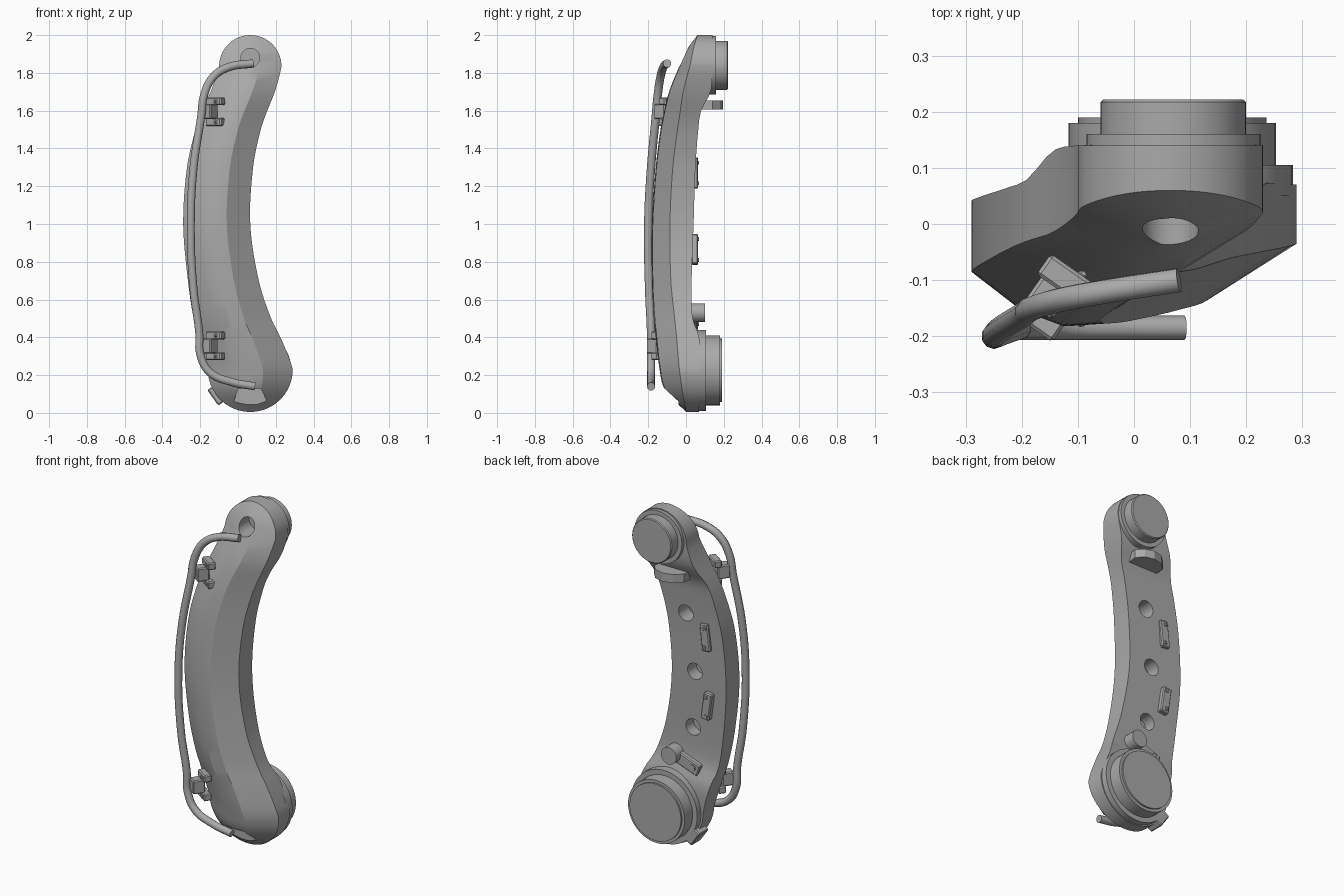
import bpy, bmesh, math
from mathutils import Vector, Matrix

if "Cube" in bpy.data.objects:
    bpy.data.objects.remove(bpy.data.objects["Cube"], do_unlink=True)

grey = bpy.data.materials.new("plain_grey")
grey.use_nodes = True
grey.diffuse_color = (0.4, 0.4, 0.4, 1)
grey.node_tree.nodes["Principled BSDF"].inputs["Base Color"].default_value = (0.4, 0.4, 0.4, 1)


def finish(bm, name):
    bmesh.ops.recalc_face_normals(bm, faces=bm.faces)
    mesh = bpy.data.meshes.new(name)
    bm.to_mesh(mesh)
    bm.free()
    mesh.materials.append(grey)
    obj = bpy.data.objects.new(name, mesh)
    bpy.context.collection.objects.link(obj)
    return obj


def smooth(obj, angle=30):
    bpy.ops.object.select_all(action="DESELECT")
    obj.select_set(True)
    bpy.context.view_layer.objects.active = obj
    bpy.ops.object.shade_smooth_by_angle(angle=math.radians(angle))


def cut(obj, cutter):
    cutter.hide_render = True
    mod = obj.modifiers.new("cut", "BOOLEAN")
    mod.operation, mod.object, mod.solver = "DIFFERENCE", cutter, "EXACT"
    bpy.context.view_layer.objects.active = obj
    bpy.ops.object.modifier_apply(modifier=mod.name)
    bpy.data.objects.remove(cutter, do_unlink=True)


def turned(name, x, z, steps, sides=48):
    """Stack of discs along y: steps are (radius, y) pairs."""
    bm = bmesh.new()
    rings = []
    for r, y in steps:
        rings.append([bm.verts.new((x + r * math.cos(a), y, z + r * math.sin(a)))
                      for a in (math.tau * i / sides for i in range(sides))])
    for p, q in zip(rings, rings[1:]):
        for i in range(sides):
            j = (i + 1) % sides
            bm.faces.new((p[i], p[j], q[j], q[i]))
    bm.faces.new(rings[0])
    bm.faces.new(rings[-1])
    obj = finish(bm, name)
    smooth(obj)
    return obj


def prism(name, outline, y0, y1):
    """Front outline (x, z) extruded along y."""
    bm = bmesh.new()
    a, b = [[bm.verts.new((x, y, z)) for x, z in outline] for y in (y0, y1)]
    bm.faces.new(a)
    bm.faces.new(b)
    for i in range(len(a)):
        j = (i + 1) % len(a)
        bm.faces.new((a[i], a[j], b[j], b[i]))
    return finish(bm, name)


def box(name, size, place, turn_z=0, turn_y=0, bevel=0.006):
    bm = bmesh.new()
    bmesh.ops.create_cube(bm, size=1)
    bmesh.ops.scale(bm, vec=size, verts=bm.verts)
    bmesh.ops.bevel(bm, geom=bm.edges[:], offset=bevel, segments=1, affect="EDGES")
    rot = Matrix.Rotation(math.radians(turn_z), 4, "Z") @ Matrix.Rotation(math.radians(turn_y), 4, "Y")
    bmesh.ops.transform(bm, matrix=Matrix.Translation(place) @ rot, verts=bm.verts)
    return finish(bm, name)


# Arm sections: z, left edge, right edge, back, wall front, ridge front
CX, LOW, LOW_R, HIGH, HIGH_R = 0.065, 0.23, 0.225, 1.835, 0.165
SECTIONS = [
    (0.005, -.16, .29, .07, .0, .0),
    (0.12, -.16, .29, .07, -.02, -.11),
    (0.23, -.16, .29, .07, -.035, -.14),
    (0.40, -.205, .225, .07, -.05, -.16),
    (0.50, -.235, .175, .035, -.06, -.17),
    (0.70, -.265, .11, .03, -.08, -.18),
    (1.0, -.29, .065, .04, -.085, -.18),
    (1.3, -.27, .08, .05, -.07, -.16),
    (1.5, -.225, .12, .065, -.045, -.135),
    (1.6, -.19, .155, .08, -.03, -.115),
    (1.7, -.145, .195, .13, -.015, -.09),
    (1.835, -.1, .23, .14, .02, -.035),
    (1.93, -.1, .23, .14, .04, .01),
    (2.0, -.1, .23, .14, .06, .06),
]


def section(z):
    """Cubic interpolation between the arm sections, with round ends."""
    n = len(SECTIONS)
    k = max(i for i in range(n - 1) if SECTIONS[i][0] <= z + 1e-6)
    a, b = SECTIONS[k], SECTIONS[k + 1]
    p, q = SECTIONS[max(k - 1, 0)], SECTIONS[min(k + 2, n - 1)]
    h = b[0] - a[0]
    t = (z - a[0]) / h
    out = []
    for c in range(1, 6):
        ma = (b[c] - p[c]) / (b[0] - p[0]) * h
        mb = (q[c] - a[c]) / (q[0] - a[0]) * h
        out.append((2*t**3 - 3*t**2 + 1) * a[c] + (t**3 - 2*t**2 + t) * ma
                   + (3*t**2 - 2*t**3) * b[c] + (t**3 - t**2) * mb)
    for centre, r, end in ((LOW, LOW_R, z < LOW), (HIGH, HIGH_R, z > HIGH)):
        if end:
            w = math.sqrt(max(r * r - (z - centre) ** 2, 1e-5))
            out[0], out[1] = CX - w, CX + w
    return out


# Curved arm body
bend = [math.radians(a) for a in range(0, 90, 6)]
levels = [LOW - LOW_R * math.cos(a) for a in bend]
levels += [LOW + (HIGH - LOW) * i / 40 for i in range(41)]
levels += [HIGH + HIGH_R * math.cos(a) for a in reversed(bend)]
bm = bmesh.new()
rings = []
for z in levels:
    xl, xr, back, wall, ridge = section(z)
    pts = [(-1, back)] + [(u, wall + (ridge - wall) * f) for u, f in
           ((-1, 0), (-.5, .72), (-.1, 1), (.3, .95), (1, 0))] + [(1, back)]
    rings.append([bm.verts.new(((xl + xr) / 2 + u * (xr - xl) / 2, y, z)) for u, y in pts])
for p, q in zip(rings, rings[1:]):
    for i in range(len(p)):
        j = (i + 1) % len(p)
        bm.faces.new((p[i], p[j], q[j], q[i]))
bm.faces.new(rings[0])
bm.faces.new(rings[-1])
body = finish(bm, "arm_body")

# Cable port, rear pockets and lower notch
cut(body, turned("port_cutter", CX, 1.88, ((.05, -.2), (.05, .08))))
for x, z in ((-.038, 1.38), (-.087, 1.043), (-.068, .705)):
    cut(body, turned("pocket_cutter", x, z, ((.048, -.04), (.048, .2))))
cut(body, prism("notch_cutter", ((0, .13), (.12, .13), (.17, .03), (-.03, .03)), -.3, -.04))
smooth(body, 25)

# Joint flanges on the back
turned("lower_joint", .068, .225, ((.215, .05), (.215, .105), (.185, .105), (.185, .18),
                                   (.168, .18), (.168, .19)))
turned("upper_joint", .07, 1.84, ((.155, .12), (.155, .16), (.13, .16), (.13, .217),
                                  (.125, .222)))

# External cable
curve = bpy.data.curves.new("cable", "CURVE")
curve.dimensions = "3D"
curve.bevel_depth, curve.bevel_resolution, curve.use_fill_caps = .022, 3, True
path = [(.09, -.185, .14), (-.04, -.185, .165), (-.15, -.185, .215), (-.2, -.185, .31),
        (-.205, -.185, .42), (-.235, -.195, .65), (-.25, -.2, 1.0), (-.235, -.185, 1.3),
        (-.195, -.16, 1.57), (-.18, -.15, 1.68), (-.13, -.135, 1.78), (-.05, -.12, 1.83),
        (.08, -.1, 1.85)]
spline = curve.splines.new("BEZIER")
spline.resolution_u = 6
spline.bezier_points.add(len(path) - 1)
for point, co in zip(spline.bezier_points, path):
    point.co = co
    point.handle_left_type = point.handle_right_type = "AUTO"
curve.materials.append(grey)
cable = bpy.data.objects.new("cable", curve)
bpy.context.collection.objects.link(cable)
bpy.ops.object.select_all(action="DESELECT")
cable.select_set(True)
bpy.context.view_layer.objects.active = cable
bpy.ops.object.convert(target="MESH")
smooth(bpy.context.object, 40)

# Cable clips: two tabs and a saddle each
for label, place in (("upper", Vector((-.12, -.1, 1.595))), ("lower", Vector((-.12, -.14, .355)))):
    for side in (-1, 1):
        box(label + "_clip_tab", (.1, .045, .042), place + Vector((0, 0, .055 * side)), -35)
        box(label + "_clip_screw", (.02, .06, .02), place + Vector((.015, -.01, .055 * side)), -35)
    box(label + "_clip_saddle", (.06, .07, .08), place + Vector((-.03, -.025, 0)), -35)

# Rear cable plates
for x, z, tilt in ((-.166, 1.27, 6), (-.175, .865, -8)):
    box("rear_plate", (.055, .035, .16), (x, .047, z), 0, tilt)
    for side in (-1, 1):
        box("rear_plate_screw", (.018, .008, .018), (x, .066, z + .055 * side), 0, tilt, .002)

# Rear stop knob on its plate
box("stop_plate", (.2, .035, .07), (-.03, .045, .5), 0, -20)
turned("stop_knob", .043, .53, ((.05, .02), (.05, .1)), 24)
turned("stop_bolt", -.085, .48, ((.02, .04), (.02, .068)), 16)

# Fan-shaped ledge below the upper joint
bm = bmesh.new()
fan = [(-.09, .05), (-.085, .14), (-.04, .18), (.02, .195), (.075, .18), (.11, .14), (.1, .05)]
base = bm.faces.new([bm.verts.new((x, y, 1.605)) for x, y in fan])
top = bmesh.ops.extrude_face_region(bm, geom=[base])["geom"]
for v in top:
    if isinstance(v, bmesh.types.BMVert):
        v.co.z += .05
finish(bm, "rear_ledge")

# Lower side lug
box("side_lug", (.07, .09, .1), (-.105, .06, .1), 0, -35)
